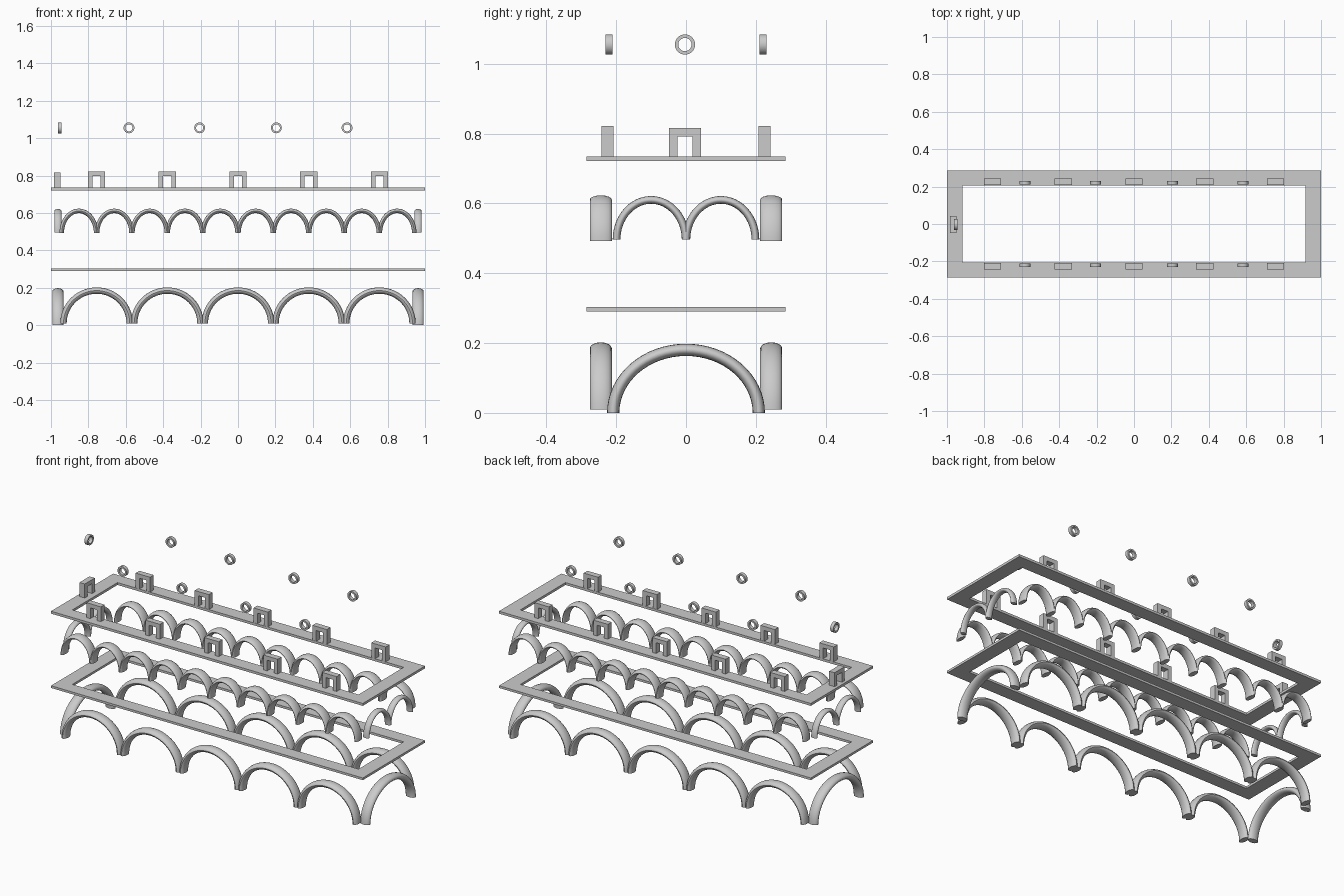
import bpy, bmesh, math

if "Cube" in bpy.data.objects:
    bpy.data.objects.remove(bpy.data.objects["Cube"])


def finish(bm, name, smooth=False):
    bmesh.ops.recalc_face_normals(bm, faces=bm.faces)
    me = bpy.data.meshes.new(name)
    bm.to_mesh(me)
    bm.free()
    ob = bpy.data.objects.new(name, me)
    bpy.context.collection.objects.link(ob)
    if smooth:
        bpy.ops.object.select_all(action='DESELECT')
        ob.select_set(True)
        bpy.context.view_layer.objects.active = ob
        bpy.ops.object.shade_smooth_by_angle(angle=math.radians(40))
    return ob


def place(ob, x, y, z, side):
    ob.location = (x, y, z)
    if side:
        ob.rotation_euler.z = math.pi / 2


def arch(name, x, y, z, half, rise, thick, depth, side=False):
    """Half-ellipse arch with an oval cross-section; half and rise are outer sizes."""
    bm = bmesh.new()
    a, b = half - thick / 2, rise - thick / 2
    rings, n = [], 16
    for i in range(33):
        t = math.pi * i / 32
        nx, nz = math.cos(t) / a, math.sin(t) / b
        length = math.hypot(nx, nz)
        nx, nz = nx / length, nz / length
        ring = []
        for j in range(n):
            p = 2 * math.pi * j / n
            o = math.cos(p) * thick / 2
            ring.append(bm.verts.new((a * math.cos(t) + nx * o,
                                      math.sin(p) * depth / 2,
                                      b * math.sin(t) + nz * o)))
        rings.append(ring)
    for r, s in zip(rings, rings[1:]):
        for j in range(n):
            k = (j + 1) % n
            bm.faces.new((r[j], r[k], s[k], s[j]))
    bm.faces.new(rings[0])
    bm.faces.new(rings[-1])
    place(finish(bm, name, True), x, y, z, side)


def extrude_profile(name, pts, depth):
    """Flat outline in x-z, extruded evenly along y."""
    bm = bmesh.new()
    f = bm.faces.new([bm.verts.new((px, -depth / 2, pz)) for px, pz in pts])
    out = bmesh.ops.extrude_face_region(bm, geom=[f])
    moved = [v for v in out['geom'] if isinstance(v, bmesh.types.BMVert)]
    bmesh.ops.translate(bm, vec=(0, depth, 0), verts=moved)
    return finish(bm, name)


def doorway(name, x, y, side=False, top=0.087):
    w, i = 0.046, 0.022
    pts = [(-w, 0), (-w, top), (w, top), (w, 0),
           (i, 0), (i, top - 0.024), (-i, top - 0.024), (-i, 0)]
    place(extrude_profile(name, pts, 0.034), x, y, 0.734, side)


def loft(name, sections, smooth):
    """Closed loop of four-point sections."""
    bm = bmesh.new()
    rows = [[bm.verts.new(c) for c in s] for s in sections]
    for r, s in zip(rows, rows[1:] + rows[:1]):
        for j in range(4):
            k = (j + 1) % 4
            bm.faces.new((r[j], r[k], s[k], s[j]))
    return finish(bm, name, smooth)


def round_window(name, x, y, side=False):
    sections = []
    for i in range(32):
        c, s = math.cos(math.tau * i / 32), math.sin(math.tau * i / 32)
        sections.append([(c * r, d, s * r) for r, d in
                         ((0.029, -0.01), (0.029, 0.01), (0.019, 0.01), (0.019, -0.01))])
    place(loft(name, sections, True), x, y, 1.055, side)


def floor_band(name, z0, z1):
    sections = []
    for sx, sy in ((-1, -1), (1, -1), (1, 1), (-1, 1)):
        sections.append([(sx * hx, sy * hy, z) for hx, hy, z in
                         ((1, 0.285, z0), (1, 0.285, z1), (0.918, 0.207, z1), (0.918, 0.207, z0))])
    loft(name, sections, False)


# Long sides: arcades, doorways and round windows
for label, s in (("front", -1), ("back", 1)):
    for i in range(5):
        x = (i - 2) * 0.378
        arch(f"{label}_lower_arch", x, s * 0.244, 0.01, 0.194, 0.192, 0.034, 0.063)
        doorway(f"{label}_doorway", x, s * 0.225)
    for i in range(10):
        arch(f"{label}_upper_arch", (i - 4.5) * 0.189, s * 0.244, 0.492,
             0.104, 0.131, 0.024, 0.063)
    for x in (-0.583, -0.205, 0.205, 0.583):
        round_window(f"{label}_round_window", x, s * 0.22)

# Short ends: one wide arch below, a pair above
for label, s in (("left", -1), ("right", 1)):
    arch(f"{label}_lower_arch", s * 0.963, 0, 0, 0.226, 0.198, 0.035, 0.06, True)
    for y in (-0.1, 0.1):
        arch(f"{label}_upper_arch", s * 0.963, y, 0.496, 0.11, 0.125, 0.022, 0.038, True)

# Left end doorway and window
doorway("left_doorway", -0.966, -0.003, True, 0.082)
round_window("left_round_window", -0.953, -0.003, True)

# Floor bands
floor_band("lower_floor_band", 0.29, 0.303)
floor_band("upper_floor_band", 0.721, 0.735)
